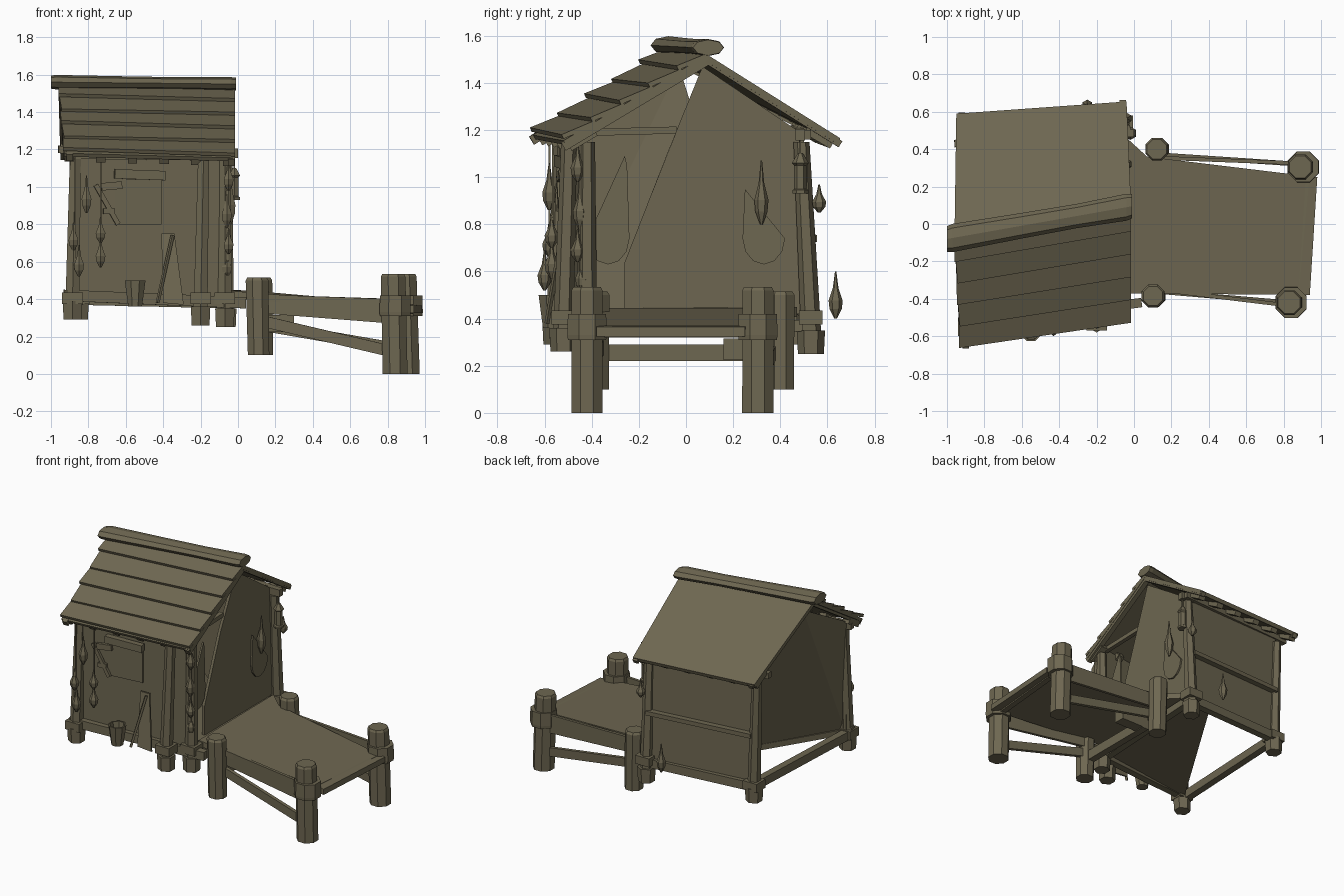
import bpy, bmesh, math
from mathutils import Vector as V

if "Cube" in bpy.data.objects:
    bpy.data.objects.remove(bpy.data.objects["Cube"])

wood = bpy.data.materials.new("weathered olive wood")
wood.diffuse_color = (0.155, 0.135, 0.082, 1)
wood.use_nodes = True
wood.node_tree.nodes["Principled BSDF"].inputs["Base Color"].default_value = wood.diffuse_color


def finish(bm, name):
    bmesh.ops.recalc_face_normals(bm, faces=bm.faces)
    me = bpy.data.meshes.new(name)
    bm.to_mesh(me)
    bm.free()
    me.materials.append(wood)
    ob = bpy.data.objects.new(name, me)
    bpy.context.collection.objects.link(ob)
    return ob


def loft(name, rings):
    """Skin closed rings of points and cap both ends."""
    bm = bmesh.new()
    vs = [[bm.verts.new(p) for p in r] for r in rings]
    n = len(vs[0])
    for a, b in zip(vs, vs[1:]):
        for i in range(n):
            bm.faces.new((a[i], a[(i + 1) % n], b[(i + 1) % n], b[i]))
    bm.faces.new(vs[0])
    bm.faces.new(vs[-1])
    return finish(bm, name)


def plate(name, pts, off):
    """Flat panel thickened along an offset."""
    o = V(off)
    return loft(name, [[V(p) for p in pts], [V(p) + o for p in pts]])


def beam(name, p, q, w, h, w2=None, h2=None):
    """Rectangular timber from p to q."""
    p, q = V(p), V(q)
    d = (q - p).normalized()
    s = d.cross(V((0, 0, 1)))
    s = V((1, 0, 0)) if s.length < 0.2 else s.normalized()
    u = s.cross(d)
    def ring(c, w, h):
        return [c + s * a * w / 2 + u * b * h / 2 for a, b in ((-1, -1), (1, -1), (1, 1), (-1, 1))]
    return loft(name, [ring(p, w, h), ring(q, w2 or w, h2 or h)])


def turned(name, profile, n=8, lean=(0, 0), at=(0, 0)):
    """Upright n-sided shape from (radius, z) pairs."""
    z0 = profile[0][1]
    rings = []
    for r, z in profile:
        k = z - z0
        rings.append([V((at[0] + lean[0] * k + r * math.cos((i + .5) * math.tau / n),
                         at[1] + lean[1] * k + r * math.sin((i + .5) * math.tau / n), z)) for i in range(n)])
    return loft(name, rings)


# ---- jetty deck and house floor
plate("deck", [(-.05, -.37, .405), (.94, -.38, .325), (.98, .25, .325), (.07, .36, .405), (-.05, .47, .41)], (0, 0, .04))
plate("house_floor", [(-.88, -.52, .39), (-.05, -.42, .39), (-.05, .47, .39), (-.28, .45, .39)], (0, 0, .04))

# ---- jetty posts with collars
for nm, x, y, lx in (("front", .84, -.42, -.02), ("back", .905, .305, -.03)):
    turned("jetty_end_post_" + nm, [(.072, 0), (.071, .52), (.063, .535)], 8, (lx, 0), (x, y))
    turned("jetty_collar_" + nm, [(.088, .31), (.09, .33), (.088, .42)], 8, (0, 0), (x, y))
for nm, x, y in (("front", .11, -.385), ("back", .13, .40)):
    turned("jetty_inner_post_" + nm, [(.062, .1), (.066, .5), (.056, .515)], 8, (-.02, 0), (x, y))

# ---- jetty side boards, braces and cross beams
beam("side_board_front", (.12, -.35, .375), (.82, -.435, .335), .02, .1, .02, .13)
beam("side_board_back", (.1, .355, .375), (.88, .325, .335), .02, .1, .02, .13)
beam("brace_front", (.12, -.36, .285), (.82, -.42, .12), .025, .06)
beam("brace_back", (.13, .37, .26), (.88, .32, .13), .025, .06)
beam("cross_beam_inner", (.1, -.33, .255), (.1, .24, .255), .05, .07)
beam("cross_block", (.08, .2, .27), (.3, .2, .27), .08, .09)
beam("cross_beam_outer", (.86, -.38, .345), (.92, .27, .345), .04, .05)

# ---- house corner posts with feet and clamps
posts = {"front_left": (-.885, -.55, .29, .04, .03), "front_right": (-.2, -.52, .26, .04, .03),
         "back_left": (-.85, .45, .29, -.06, 0), "back_right": (-.06, .53, .25, 0, -.05),
         "door": (-.07, -.42, .25, 0, 0)}
for nm, (x, y, z, lx, ly) in posts.items():
    turned("house_post_" + nm, [(.043, z + .1), (.034, 1.15)], 6, (lx * .5, ly), (x, y))
    turned("house_foot_" + nm, [(.055, z), (.06, z + .1)], 6, (0, 0), (x, y))
    beam("foot_clamp_" + nm, (x - .055, y, .405), (x + .055, y, .405), .1, .06)

# ---- base beams
beam("base_front", (-.93, -.55, .42), (.04, -.42, .38), .05, .06)
beam("base_left", (-.9, -.56, .4), (-.85, .49, .4), .05, .06)
beam("base_back", (-.9, .46, .4), (-.02, .52, .38), .05, .06)
beam("base_right", (-.09, -.45, .36), (-.05, .54, .37), .05, .05)

# ---- walls; the left one twists inwards towards the floor edge
plate("front_wall", [(-.9, -.53, .4), (-.1, -.44, .38), (-.1, -.44, 1.2), (-.9, -.55, 1.2)], (0, .02, 0))
plate("back_wall", [(-.82, .46, .4), (-.07, .52, .4), (-.07, .5, 1.17), (-.87, .45, 1.2)], (0, -.02, 0))
plate("left_wall_lower", [(-.87, -.53, .43), (-.38, .3, .43), (-.9, -.03, 1.47)], (.02, 0, 0))
plate("left_wall_upper", [(-.87, -.53, .43), (-.9, -.03, 1.47), (-.9, -.54, 1.19)], (.02, 0, 0))
plate("right_gable", [(-.08, -.26, .42), (-.08, .5, .42), (-.08, .5, 1.18), (-.06, .07, 1.47), (-.08, -.08, 1.1), (-.08, -.26, .64)], (-.02, 0, 0))
beam("back_wall_rail", (-.85, .475, .76), (-.07, .535, .74), .04, .03)
beam("door_lintel", (-.1, -.42, 1.19), (-.1, -.04, 1.2), .03, .03)

# ---- curtains beside the doorway
for nm, c, x in (("left", -.33, -.1), ("right", .33, -.07)):
    pts = [(x, c + .09 * math.cos(a), .74 + .11 * math.sin(a)) for a in [math.pi + i * math.pi / 6 for i in range(7)]]
    pts += [(x, c + .08, 1.05), (x, c + .07, 1.09)] if nm == "left" else [(x, c - .08, .95)]
    plate("curtain_" + nm, pts, (.012, 0, 0))

# ---- roof: stepped planks at the front, one sheet at the back
eave = (V((-.93, -.655, 1.18)), V((-.015, -.52, 1.155)))
ridge = (V((-.96, -.08, 1.54)), V((-.015, .09, 1.52)))
rows = 5
for i in range(rows):
    a, b = i / rows, min((i + 1.1) / rows, 1)
    lo = [e.lerp(r, a) + V((0, -.008, .026)) for e, r in zip(eave, ridge)]
    hi = [e.lerp(r, b) + V((0, 0, .006)) for e, r in zip(eave, ridge)]
    lo[0] += V((-1, 0, 1)) * .005 * (-1) ** i
    plate("roof_plank_%d" % i, [lo[0], lo[1], hi[1], hi[0]], (0, .008, -.018))
plate("roof_front_sheet", [eave[0], eave[1], ridge[1], ridge[0]], (0, .01, -.018))
back_eave = (V((-.95, .59, 1.19)), V((-.04, .655, 1.165)))
plate("roof_back_sheet", [ridge[0], ridge[1], back_eave[1], back_eave[0]], (0, -.01, -.025))

# ---- gable rafters at each end
for nm, k, dx in (("left", 0, .03), ("right", 1, -.02)):
    o = V((dx, 0, -.025))
    beam("rafter_front_" + nm, eave[k] + o, ridge[k] + o, .035, .04)
    beam("rafter_back_" + nm, back_eave[k] + o, ridge[k] + o, .035, .03)

# ---- flattened ridge log
a, b = V((-1, -.08, 1.56)), V((-.01, .095, 1.55))
rings = []
for t, s in ((0, .95), (.03, 1.05), (.4, .95), (.7, .9), (.97, 1), (1, .9)):
    c = a.lerp(b, t)
    rings.append([c + V((0, .072 * s * math.cos(i * math.tau / 8), .037 * s * math.sin(i * math.tau / 8))) for i in range(8)])
loft("ridge_log", rings)

# ---- rafter tails under both eaves
for side, e, d in (("front", eave, 1), ("back", back_eave, -1)):
    for i in range(6):
        p = e[0].lerp(e[1], .03 + i * .185) + V((0, .03 * d, -.025))
        beam("rafter_tail_%s_%d" % (side, i), p, p + V((0, .11 * d, .065)), .05, .045)
beam("wall_plate_front", (-.93, -.54, 1.17), (-.05, -.44, 1.16), .04, .04)
beam("wall_plate_back", (-.96, .43, 1.2), (-.02, .51, 1.18), .04, .04)

# ---- window, lintel and broken shutter
plate("window_panel", [(-.66, -.515, .8), (-.41, -.485, .8), (-.41, -.49, 1.04), (-.66, -.52, 1.04)], (0, .02, 0))
beam("window_lintel", (-.66, -.54, 1.07), (-.39, -.51, 1.06), .04, .05)
beam("shutter_brace", (-.76, -.54, 1.01), (-.64, -.53, .8), .02, .025)
beam("shutter_bar_top", (-.73, -.54, 1.0), (-.62, -.53, 1.01), .02, .04)
beam("shutter_bar_mid", (-.72, -.54, .87), (-.66, -.53, .87), .02, .03)

# ---- leaning board, pole and bucket
plate("leaning_board", [(-.4, -.56, .38), (-.29, -.56, .37), (-.34, -.51, .75), (-.41, -.51, .75)], (0, .012, 0))
beam("leaning_pole", (-.43, -.59, .38), (-.35, -.53, .74), .015, .015)
turned("bucket", [(.04, .36), (.06, .5), (.05, .5), (.035, .38)], 8, (0, 0), (-.55, -.57))

# ---- hanging dried leaves: x, y, bottom z, length
leaves = [(-.88, -.58, .66, .15), (-.85, -.6, .52, .17), (-.81, -.58, .86, .2), (-.735, -.57, .7, .14),
          (-.735, -.57, .57, .16), (-.05, -.46, .98, .16), (-.06, -.45, .78, .2), (-.05, -.46, .64, .14),
          (-.06, -.44, .51, .16), (-.04, .32, .8, .27), (-.25, .635, .4, .2), (-.04, .565, .85, .12)]
for i, (x, y, z, l) in enumerate(leaves):
    turned("dried_leaf_%d" % i, [(.006, z), (.026, z + .2 * l), (.03, z + .38 * l), (.012, z + .65 * l), (.003, z + l)], 6, (0, 0), (x, y))
for nm, x, y in (("front", -.735, -.565), ("front_left", -.87, -.58), ("door", -.055, -.45)):
    beam("leaf_string_" + nm, (x, y, .6), (x, y, 1.16), .008, .008)

# ---- lantern by the back right post
turned("lantern", [(.034, .93), (.034, .945), (.026, .95), (.026, 1.05), (.036, 1.06), (.012, 1.1)], 6, (0, 0), (-.02, .485))
beam("lantern_hook", (-.02, .485, 1.09), (-.02, .485, 1.18), .008, .008)
beam("lantern_bracket", (-.1, .485, 1.18), (0, .485, 1.18), .04, .05)
